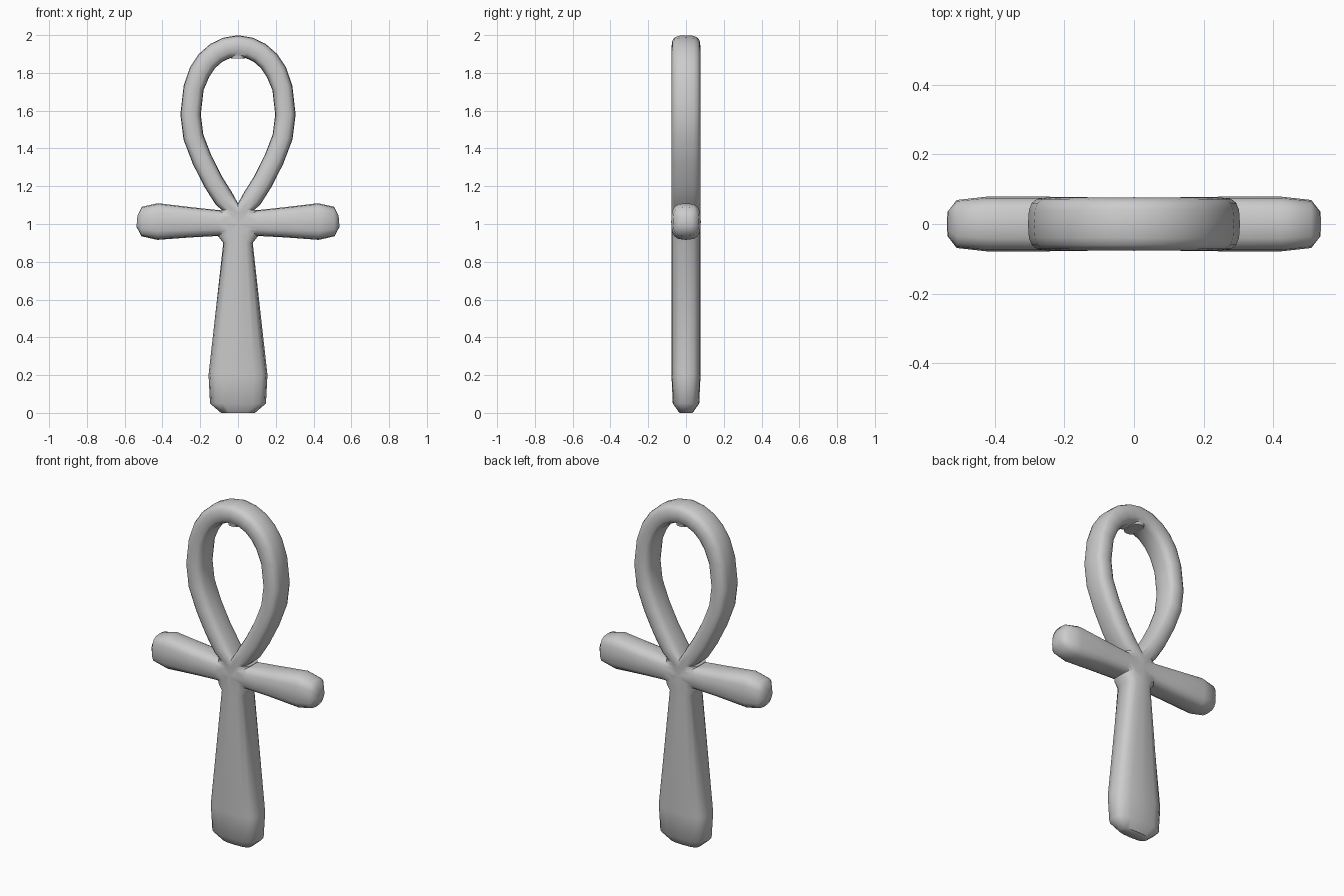
import bpy, bmesh, math
from mathutils import Vector

if "Cube" in bpy.data.objects:
    bpy.data.objects.remove(bpy.data.objects["Cube"])

SIDES = 16


def loft(name, stations, closed=False):
    """Skin rounded-square rings along (x, z, half_width, half_depth) stations."""
    bm = bmesh.new()
    pts = [Vector((s[0], 0, s[1])) for s in stations]
    n = len(pts)
    rings = []
    for i, (_, _, hw, hd) in enumerate(stations):
        if closed:
            t = pts[(i + 1) % n] - pts[i - 1]
        else:
            t = pts[min(i + 1, n - 1)] - pts[max(i - 1, 0)]
        t.normalize()
        side = Vector((t.z, 0, -t.x))
        ring = []
        for k in range(SIDES):
            a = 2 * math.pi * k / SIDES
            c, s = math.cos(a), math.sin(a)
            u = math.copysign(abs(c) ** 0.66, c)
            v = math.copysign(abs(s) ** 0.66, s)
            ring.append(bm.verts.new(pts[i] + side * hw * u + Vector((0, hd * v, 0))))
        rings.append(ring)
    for i in range(n if closed else n - 1):
        a, b = rings[i], rings[(i + 1) % n]
        for k in range(SIDES):
            j = (k + 1) % SIDES
            bm.faces.new((a[k], a[j], b[j], b[k]))
    if not closed:
        bm.faces.new(rings[0])
        bm.faces.new(rings[-1])
    bmesh.ops.recalc_face_normals(bm, faces=bm.faces)
    me = bpy.data.meshes.new(name)
    bm.to_mesh(me)
    bm.free()
    ob = bpy.data.objects.new(name, me)
    bpy.context.collection.objects.link(ob)
    return ob


# Flared stem with chamfered foot and small fillet under the arms
stem = loft("ankh", [
    (0, 0.0, 0.09, 0.035), (0, 0.05, 0.148, 0.070), (0, 0.20, 0.156, 0.077),
    (0, 0.90, 0.078, 0.077), (0, 0.935, 0.105, 0.077), (0, 1.0, 0.11, 0.077),
    (0, 1.075, 0.105, 0.074)])

# Cross arms, widening towards blunt tips
half = [(0.1, 1.005, 0.068, 0.0765), (0.25, 1.009, 0.08, 0.0785),
        (0.425, 1.013, 0.097, 0.0785), (0.51, 1.013, 0.078, 0.069),
        (0.535, 1.015, 0.03, 0.037)]
arms = loft("cross_arms", [(-x, z, w, d) for x, z, w, d in reversed(half)] + half)

# Teardrop loop
right = [(0.06, 1.932), (0.115, 1.906), (0.165, 1.862), (0.203, 1.805),
         (0.235, 1.72), (0.251, 1.58), (0.236, 1.46), (0.19, 1.34),
         (0.13, 1.222), (0.075, 1.135)]
path = [(0, 1.942)] + right + [(0, 1.055)] + [(-x, z) for x, z in reversed(right)]
loop = loft("loop", [(x, z, 0.057 if z > 1.8 else 0.054, 0.076) for x, z in path], True)

# Small flat nub inside the top of the loop
nub = loft("loop_nub", [(0, 1.877, 0.036, 0.06), (0, 1.935, 0.036, 0.066)])

# Fuse everything into one solid
bpy.context.view_layer.objects.active = stem
stem.select_set(True)
for part in (arms, loop, nub):
    mod = stem.modifiers.new("fuse", 'BOOLEAN')
    mod.operation = 'UNION'
    mod.solver = 'EXACT'
    mod.object = part
    bpy.ops.object.modifier_apply(modifier=mod.name)
    bpy.data.objects.remove(part)
bpy.ops.object.shade_smooth_by_angle(angle=math.radians(50))
